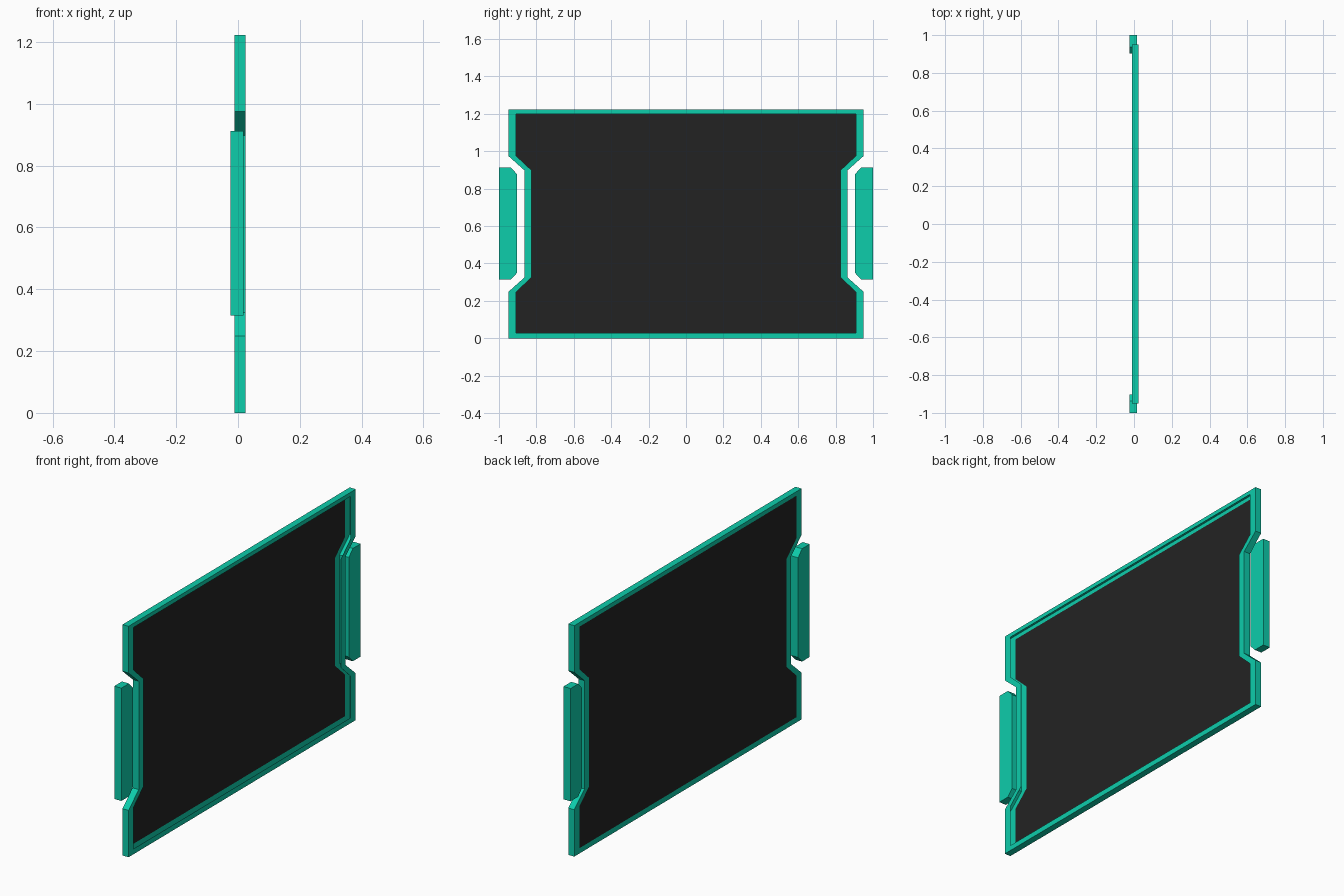
import bpy, bmesh

if "Cube" in bpy.data.objects:
    bpy.data.objects.remove(bpy.data.objects["Cube"])


def material(name, rgb):
    m = bpy.data.materials.new(name)
    m.diffuse_color = (*rgb, 1)
    m.use_nodes = True
    m.node_tree.nodes["Principled BSDF"].inputs["Base Color"].default_value = m.diffuse_color
    return m


TEAL = material("teal", (0.004, 0.61, 0.41))
DARK = material("dark_screen", (0.0165, 0.0165, 0.0165))
X_BACK, X_FRONT = -0.011, 0.024


def finish(name, bm, mat, sheet=0.0):
    mesh = bpy.data.meshes.new(name)
    bm.to_mesh(mesh)
    bm.free()
    mesh.materials.append(mat)
    ob = bpy.data.objects.new(name, mesh)
    bpy.context.collection.objects.link(ob)
    if sheet:
        mod = ob.modifiers.new("sheet", 'SOLIDIFY')
        mod.thickness = sheet
        mod.offset = -1
        mod.use_even_offset = True
    return ob


def outline(half):
    """Mirror the +y half (listed bottom to top) into a closed loop."""
    return half + [(-y, z) for y, z in reversed(half)]


def loop(bm, pts, x):
    return [bm.verts.new((x, y, z)) for y, z in pts]


def bridge(bm, a, b):
    for i in range(len(a)):
        j = (i + 1) % len(a)
        bm.faces.new((a[i], a[j], b[j], b[i]))


outer = outline([(0.95, 0), (0.95, 0.248), (0.864, 0.325),
                 (0.864, 0.898), (0.95, 0.975), (0.95, 1.222)])
inner = outline([(0.908, 0.028), (0.908, 0.248), (0.826, 0.325),
                 (0.826, 0.898), (0.908, 0.975), (0.908, 1.2)])

# Frame: hollow channel, front rim + outer wall + back rim, open to the inside
bm = bmesh.new()
rings = [loop(bm, inner, X_BACK), loop(bm, outer, X_BACK),
         loop(bm, outer, X_FRONT), loop(bm, inner, X_FRONT)]
for a, b in zip(rings, rings[1:]):
    bridge(bm, a, b)
finish("frame", bm, TEAL, 0.0015)

# Screen: thin dark sheet level with the back rim
bm = bmesh.new()
bm.faces.new(loop(bm, inner, X_BACK)[::-1])
finish("screen", bm, DARK, 0.0015)

# Side grips: chamfered bars standing beside the notches
grip = [(1.0, 0.315), (1.0, 0.912), (0.936, 0.912),
        (0.903, 0.877), (0.903, 0.35), (0.936, 0.315)]
for side, name in ((1, "right_grip"), (-1, "left_grip")):
    bm = bmesh.new()
    pts = [(side * y, z) for y, z in grip]
    a, b = loop(bm, pts, -0.024), loop(bm, pts, 0.017)
    bridge(bm, a, b)
    bm.faces.new(a)
    bm.faces.new(b)
    bmesh.ops.recalc_face_normals(bm, faces=bm.faces[:])
    finish(name, bm, TEAL)
